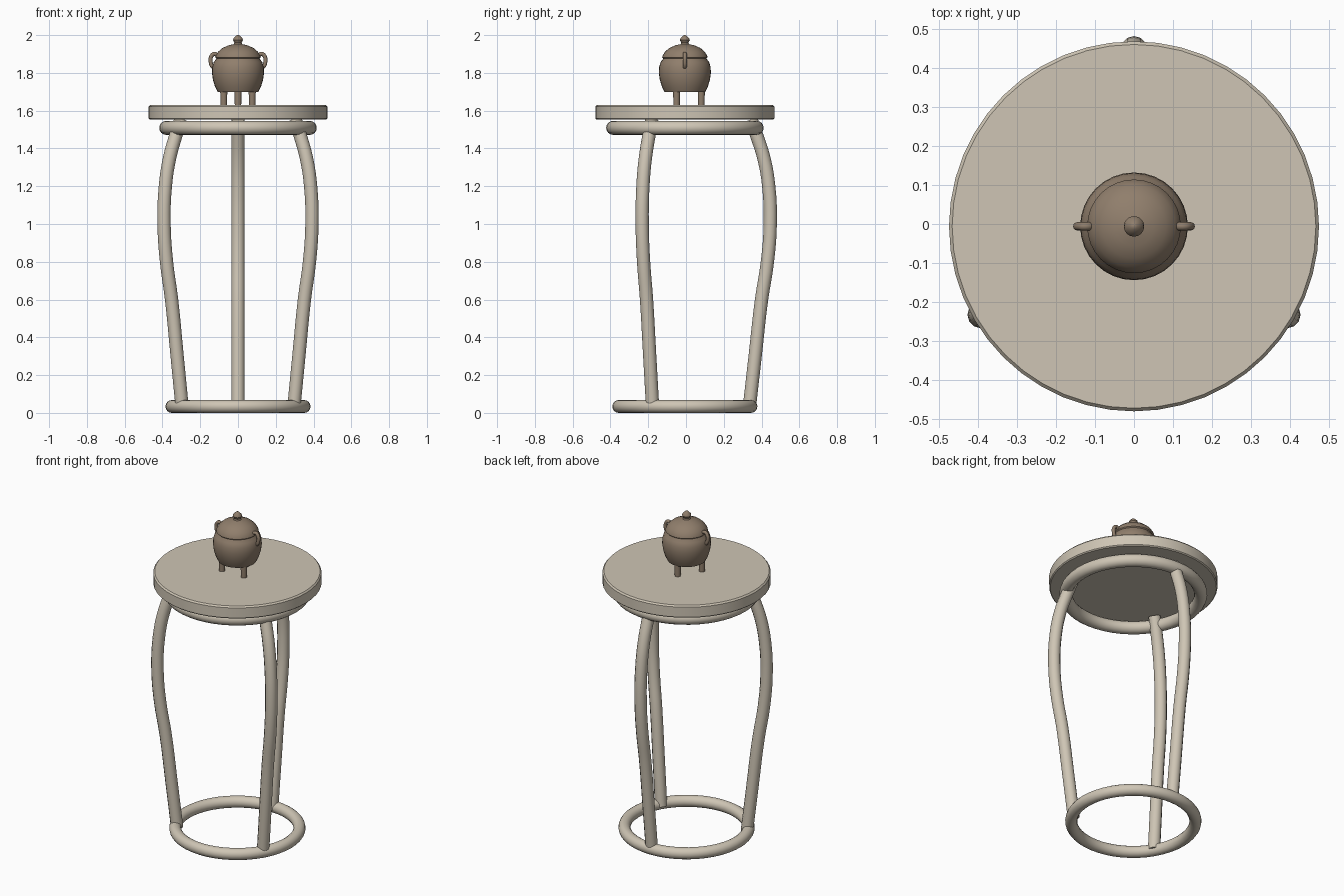
import bpy, math

if "Cube" in bpy.data.objects:
    bpy.data.objects.remove(bpy.data.objects["Cube"])

CY = -0.006  # shared axis offset in y


def material(name, rgb):
    m = bpy.data.materials.new(name)
    m.diffuse_color = (*rgb, 1)
    m.use_nodes = True
    m.node_tree.nodes["Principled BSDF"].inputs["Base Color"].default_value = m.diffuse_color
    return m


cream = material("cream_paint", (0.62, 0.56, 0.46))
bronze = material("brown_bronze", (0.28, 0.21, 0.15))


def finish(ob, name, mat, angle=35):
    ob.name = name
    ob.data.materials.append(mat)
    bpy.ops.object.select_all(action='DESELECT')
    ob.select_set(True)
    bpy.context.view_layer.objects.active = ob
    bpy.ops.object.shade_smooth_by_angle(angle=math.radians(angle))
    return ob


def lathe(name, profile, mat, n=48, x=0, y=CY):
    """Revolve (radius, z) points into a closed solid."""
    verts, faces = [], []
    for r, z in profile:
        for i in range(n):
            a = 2 * math.pi * i / n
            verts.append((x + r * math.cos(a), y + r * math.sin(a), z))
    for k in range(len(profile) - 1):
        for i in range(n):
            j = (i + 1) % n
            faces.append((k * n + i, k * n + j, (k + 1) * n + j, (k + 1) * n + i))
    faces.append(tuple(reversed(range(n))))
    faces.append(tuple(range((len(profile) - 1) * n, len(profile) * n)))
    me = bpy.data.meshes.new(name)
    me.from_pydata(verts, [], faces)
    ob = bpy.data.objects.new(name, me)
    bpy.context.collection.objects.link(ob)
    return finish(ob, name, mat)


def tube(name, points, radius, mat, res=4):
    """Round bar along a smooth path with capped ends."""
    cu = bpy.data.curves.new(name, 'CURVE')
    cu.dimensions = '3D'
    cu.bevel_depth, cu.bevel_resolution = radius, 4
    cu.use_fill_caps, cu.resolution_u = True, res
    sp = cu.splines.new('BEZIER')
    sp.bezier_points.add(len(points) - 1)
    for bp, p in zip(sp.bezier_points, points):
        bp.co = p
        bp.handle_left_type = bp.handle_right_type = 'AUTO'
    ob = bpy.data.objects.new(name, cu)
    bpy.context.collection.objects.link(ob)
    bpy.ops.object.select_all(action='DESELECT')
    ob.select_set(True)
    bpy.context.view_layer.objects.active = ob
    bpy.ops.object.convert(target='MESH')
    return finish(bpy.context.object, name, mat, 45)


def ring(name, major, minor, z):
    bpy.ops.mesh.primitive_torus_add(major_radius=major, minor_radius=minor, location=(0, CY, z),
                                     major_segments=48, minor_segments=16)
    finish(bpy.context.object, name, cream)


# Table top with softened edges
lathe("table_top", [(0.468, 1.553), (0.474, 1.559), (0.474, 1.621), (0.466, 1.63)], cream)

# Rings tying the legs together
ring("upper_ring", 0.38, 0.037, 1.509)
ring("base_ring", 0.35, 0.034, 0.034)

# Three bowed legs
leg_profile = [(0.341, 0.025), (0.372, 0.3), (0.406, 0.6), (0.437, 0.8), (0.452, 1.0),
               (0.444, 1.2), (0.418, 1.35), (0.378, 1.475), (0.35, 1.553)]
for k, side in enumerate(("back", "left", "right")):
    a = math.radians(90 + 120 * k)
    tube(side + "_leg", [(r * math.cos(a), CY + r * math.sin(a), z) for r, z in leg_profile],
         0.035, cream)

# Pot body and lid with knob
lathe("pot_body", [(0.108, 1.70), (0.122, 1.728), (0.133, 1.765), (0.138, 1.80), (0.136, 1.832),
                   (0.128, 1.858), (0.115, 1.874), (0.113, 1.882)], bronze, 32)
lathe("pot_lid", [(0.114, 1.876), (0.12, 1.882), (0.118, 1.891), (0.105, 1.912), (0.082, 1.932),
                  (0.05, 1.946), (0.022, 1.952), (0.019, 1.96), (0.026, 1.973), (0.024, 1.982),
                  (0.008, 1.998), (0.002, 2.0)], bronze, 32)

# Pot feet
for k in range(3):
    a = math.radians(90 + 120 * k)
    lathe(f"pot_foot_{k + 1}", [(0.017, 1.628), (0.019, 1.71)], bronze, 16,
          0.087 * math.cos(a), CY + 0.087 * math.sin(a))

# Pot handles
handle = [(0.105, 1.888), (0.125, 1.901), (0.141, 1.888), (0.145, 1.86), (0.137, 1.836), (0.122, 1.826)]
for s, side in ((-1, "left"), (1, "right")):
    tube(side + "_pot_handle", [(s * x, CY, z) for x, z in handle], 0.0105, bronze)
